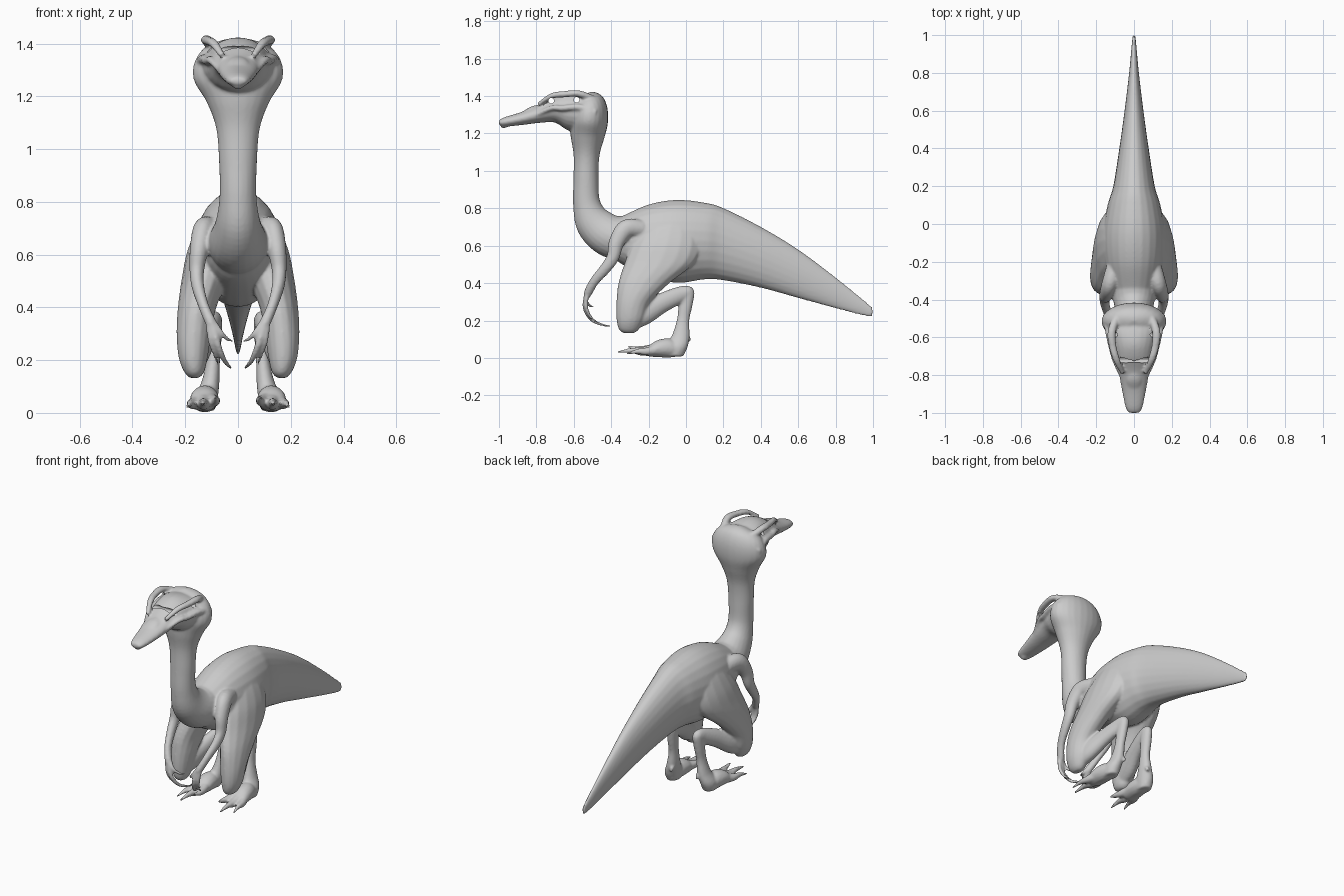
import bpy, bmesh, math
from mathutils import Vector

parts = []


def catmull(a, b, c, d, t):
    return 0.5 * (2*b + (c - a)*t + (2*a - 5*b + 4*c - d)*t*t + (3*b - a - 3*c + d)*t**3)


def loft(name, rows, axis=None, n=24, steps=6):
    """Smooth tube through rows (x, y, z, side radius, in-plane radius)."""
    pts = []
    for i in range(len(rows) - 1):
        q = [rows[max(i-1, 0)], rows[i], rows[i+1], rows[min(i+2, len(rows)-1)]]
        for s in range(steps):
            pts.append([catmull(*v, s/steps) for v in zip(*q)])
    pts.append(list(rows[-1]))
    bm = bmesh.new()
    rings = []
    for i, p in enumerate(pts):
        c = Vector(p[:3])
        t = axis or (Vector(pts[min(i+1, len(pts)-1)][:3]) - Vector(pts[max(i-1, 0)][:3]))
        t = t.normalized()
        side = (Vector((1, 0, 0)) - t * t.x).normalized()
        up = t.cross(side)
        ra, rb = max(p[3], 0.002), max(p[4], 0.002)
        rings.append([bm.verts.new(c + side*ra*math.cos(k*math.tau/n) + up*rb*math.sin(k*math.tau/n))
                      for k in range(n)])
    for a, b in zip(rings, rings[1:]):
        for k in range(n):
            bm.faces.new((a[k], a[(k+1) % n], b[(k+1) % n], b[k]))
    bm.faces.new(rings[0][::-1])
    bm.faces.new(rings[-1])
    bmesh.ops.recalc_face_normals(bm, faces=bm.faces)
    me = bpy.data.meshes.new(name)
    bm.to_mesh(me)
    bm.free()
    ob = bpy.data.objects.new(name, me)
    bpy.context.collection.objects.link(ob)
    parts.append(ob)


def pair(name, rows, axis=None):
    """Same tube on the right and left side."""
    for s, tag in ((1, "_left"), (-1, "_right")):
        loft(name + tag, [(s*r[0],) + tuple(r[1:]) for r in rows], axis, 16)


def digit(name, path, r0, r1):
    """Tapering finger or toe."""
    k = len(path) - 1
    pair(name, [p + (r0 + (r1-r0)*i/k,)*2 for i, p in enumerate(path)])


Y, Z = Vector((0, 1, 0)), Vector((0, 0, 1))

# Body and tail
loft("body", [(0, y, z, a, b) for y, z, a, b in (
    (-.43, .66, .06, .07), (-.35, .63, .115, .125), (-.2, .63, .155, .19),
    (-.05, .623, .165, .222), (.1, .625, .14, .205), (.2, .608, .11, .193),
    (.4, .538, .078, .163), (.6, .45, .05, .13), (.8, .348, .026, .083),
    (.95, .268, .012, .042), (1.0, .245, .007, .024))], Y)

# Neck and back of skull
loft("neck", [(0, y, z, a, b) for y, z, a, b in (
    (-.28, .64, .11, .12), (-.40, .65, .11, .115), (-.49, .72, .085, .10),
    (-.53, .82, .07, .074), (-.535, .95, .072, .067), (-.532, 1.08, .083, .069),
    (-.527, 1.18, .12, .09), (-.52, 1.26, .167, .102), (-.515, 1.33, .165, .095),
    (-.53, 1.385, .12, .075), (-.54, 1.41, .03, .03))])

# Head and bill
loft("head", [(0, y, z, a, b) for y, z, a, b in (
    (-.46, 1.32, .12, .06), (-.55, 1.315, .14, .098), (-.63, 1.32, .118, .103),
    (-.70, 1.33, .098, .072), (-.78, 1.307, .082, .05), (-.88, 1.28, .064, .035),
    (-.97, 1.262, .045, .025), (-1.0, 1.258, .028, .012))], Y)
loft("bill_ridge", [(0, -.78, 1.34, .03, .015), (0, -.83, 1.325, .04, .018), (0, -.88, 1.30, .03, .012)], Y)
loft("bill_hook", [(0, -.96, 1.25, .03, .016), (0, -.975, 1.24, .025, .014), (0, -.98, 1.228, .012, .006)])

# Brow and cheek ridges
pair("brow", [(.09, -.49, 1.38, .02, .02), (.118, -.57, 1.412, .022, .018), (.112, -.65, 1.41, .02, .017),
              (.092, -.72, 1.40, .018, .015), (.06, -.79, 1.355, .012, .01)])
pair("cheek", [(.15, -.48, 1.31, .018, .02), (.135, -.57, 1.34, .018, .018), (.115, -.66, 1.335, .018, .016),
               (.10, -.72, 1.335, .016, .014), (.07, -.80, 1.30, .01, .01)])

# Arms with three clawed fingers
pair("arm", [(.10, -.24, .69, .05, .05), (.13, -.32, .69, .042, .05), (.147, -.37, .62, .036, .042),
             (.156, -.39, .54, .028, .034), (.152, -.43, .48, .024, .03), (.132, -.49, .41, .02, .025),
             (.105, -.525, .345, .02, .022), (.095, -.53, .32, .012, .012)])
digit("finger_inner", [(.105, -.52, .36), (.07, -.535, .31), (.04, -.515, .28), (.02, -.49, .27)], .014, .005)
digit("finger_middle", [(.105, -.525, .36), (.08, -.54, .27), (.055, -.505, .205), (.035, -.45, .178),
                        (.025, -.40, .17)], .016, .005)
digit("finger_outer", [(.11, -.525, .36), (.105, -.535, .28), (.088, -.51, .22), (.075, -.465, .185)], .014, .005)

# Thighs
pair("thigh", [(.165, -.305, .133, .018, .03), (.166, -.305, .155, .038, .055), (.17, -.297, .21, .055, .075),
               (.167, -.28, .3, .066, .092), (.155, -.225, .4, .073, .137), (.125, -.14, .51, .088, .188),
               (.10, -.1, .62, .09, .185), (.07, -.08, .73, .07, .13), (.05, -.07, .79, .02, .03)], Z)

# Shins and ankles
pair("shin", [(.165, -.31, .18, .035, .04), (.15, -.23, .235, .045, .062), (.12, -.13, .293, .04, .053),
              (.095, -.03, .338, .032, .045), (.088, .02, .355, .026, .032), (.086, .038, .36, .01, .014)])
pair("ankle", [(.087, .01, .38, .015, .02), (.087, .008, .35, .028, .038), (.09, -.002, .28, .028, .037),
               (.094, -.016, .2, .026, .034), (.104, -.028, .12, .034, .048), (.12, -.05, .06, .044, .06),
               (.124, -.06, .008, .036, .045)], Z)

# Feet with toes and rear claw
pair("foot", [(.12, -.01, .035, .025, .02), (.124, -.08, .052, .048, .05), (.128, -.15, .05, .055, .046),
              (.13, -.2, .036, .045, .028), (.13, -.22, .034, .02, .015)], Y)
digit("toe_inner", [(.11, -.15, .05), (.09, -.22, .045), (.082, -.27, .05), (.085, -.315, .062)], .03, .005)
digit("toe_middle", [(.128, -.15, .05), (.13, -.23, .035), (.132, -.29, .04), (.135, -.37, .032)], .034, .005)
digit("toe_outer", [(.145, -.14, .045), (.172, -.21, .035), (.182, -.26, .035), (.192, -.32, .022)], .03, .005)
digit("rear_claw", [(.1, -.02, .12), (.088, .01, .11), (.085, .022, .085)], .02, .006)

# Fuse every part into one continuous skin
for o in parts:
    o.select_set(True)
skin = parts[0]
bpy.context.view_layer.objects.active = skin
bpy.ops.object.join()
skin.name = "dinosaur_skin"
m = skin.modifiers.new("fuse", 'REMESH')
m.mode, m.voxel_size, m.use_smooth_shade = 'VOXEL', 0.007, True
m = skin.modifiers.new("soften", 'SMOOTH')
m.factor, m.iterations = 0.5, 5

# Eye openings
for i, (y, z) in enumerate(((-.585, 1.38), (-.72, 1.375))):
    bpy.ops.mesh.primitive_cylinder_add(vertices=20, radius=.015, depth=.6, location=(0, y, z),
                                        rotation=(0, math.pi/2, 0))
    cut = bpy.context.object
    cut.name = "eye_cutter_%d" % i
    cut.hide_render = True
    cut.display_type = 'WIRE'
    b = skin.modifiers.new("eye", 'BOOLEAN')
    b.operation, b.object = 'DIFFERENCE', cut

# Bake the modifiers and remove the cutters
bpy.ops.object.select_all(action='DESELECT')
skin.select_set(True)
bpy.context.view_layer.objects.active = skin
for m in list(skin.modifiers):
    bpy.ops.object.modifier_apply(modifier=m.name)
for o in [o for o in bpy.data.objects if o.name.startswith("eye_cutter")]:
    bpy.data.objects.remove(o)
bpy.ops.object.shade_smooth_by_angle(angle=math.radians(50))
